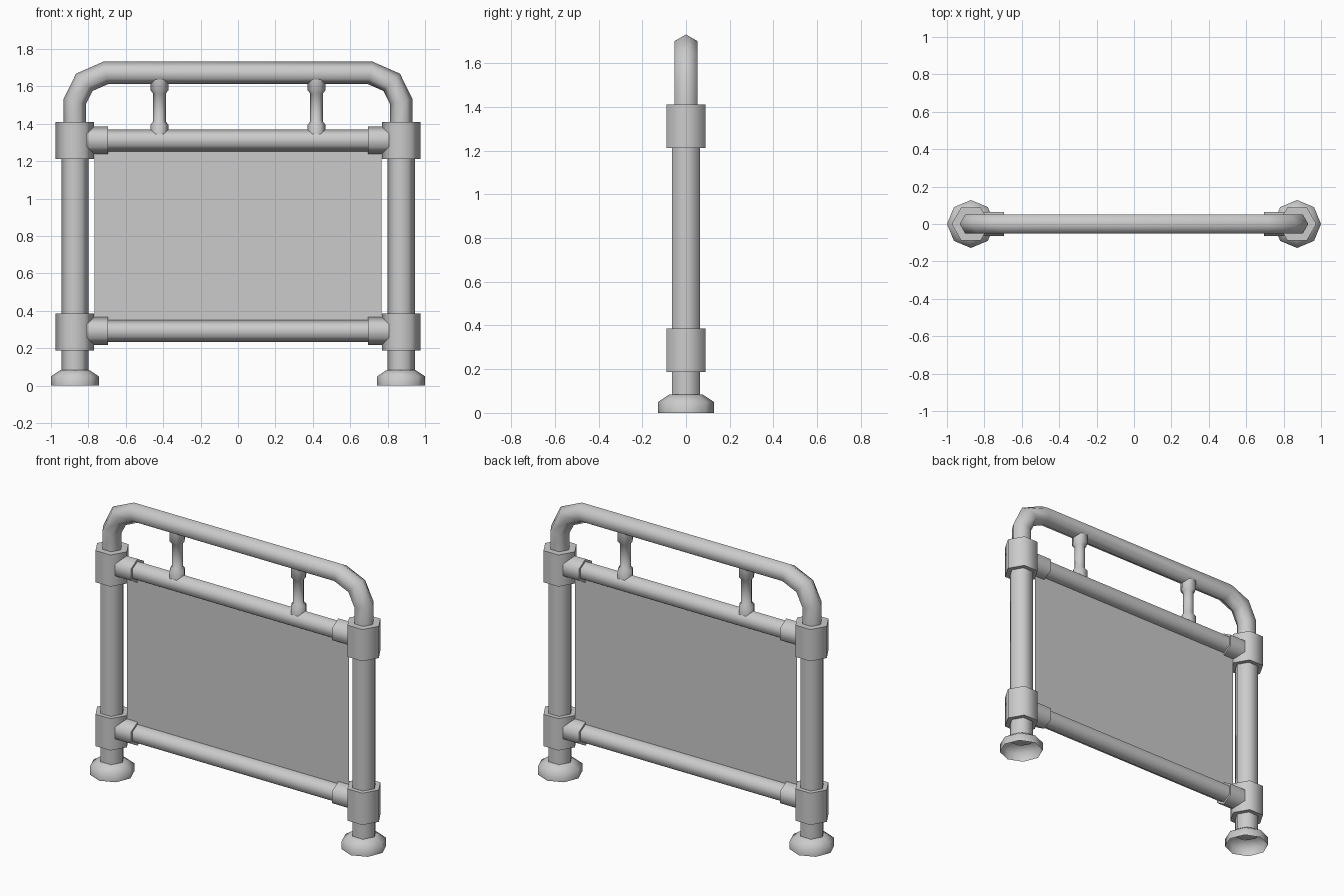
import bpy, bmesh, math
from mathutils import Vector

if "Cube" in bpy.data.objects:
    bpy.data.objects.remove(bpy.data.objects["Cube"])


def tube(name, path, radii, sides=6, mirror=True, open_start=False):
    """Sweep a polygon ring along (x, z) points, mitred at bends, capped at ends."""
    pts = [Vector(p) for p in path]
    if not isinstance(radii, (list, tuple)):
        radii = [radii] * len(pts)
    bm = bmesh.new()
    rings = []
    for i, p in enumerate(pts):
        d_in = (p - pts[i - 1]).normalized() if i else (pts[1] - p).normalized()
        d_out = (pts[i + 1] - p).normalized() if i < len(pts) - 1 else d_in
        tangent = (d_in + d_out).normalized()
        normal = Vector((tangent.y, -tangent.x)) / tangent.dot(d_in)
        ring = []
        for k in range(sides):
            a = 2 * math.pi * k / sides
            q = p + normal * radii[i] * math.cos(a)
            ring.append(bm.verts.new((q.x, radii[i] * math.sin(a), q.y)))
        rings.append(ring)
    for r0, r1 in zip(rings, rings[1:]):
        for k in range(sides):
            j = (k + 1) % sides
            bm.faces.new((r0[k], r0[j], r1[j], r1[k]))
    if not open_start:
        bm.faces.new(rings[0][::-1])
    bm.faces.new(rings[-1])
    return finish(name, bm, mirror)


def finish(name, bm, mirror=False):
    bmesh.ops.recalc_face_normals(bm, faces=bm.faces)
    mesh = bpy.data.meshes.new(name)
    bm.to_mesh(mesh)
    bm.free()
    mesh.shade_smooth()
    mesh.set_sharp_from_angle(angle=math.radians(65))
    ob = bpy.data.objects.new(name, mesh)
    bpy.context.collection.objects.link(ob)
    if mirror:
        m = ob.modifiers.new("mirror_x", 'MIRROR')
        m.use_mirror_merge = False
    return ob


PX = -0.872  # post centre line

# Posts and their flared octagonal feet (open underneath)
tube("post", [(PX, 0.075), (PX, 1.3)], 0.073)
tube("foot", [(PX, 0), (PX, 0.05), (PX, 0.085)], [0.128, 0.128, 0.075],
     sides=8, open_start=True)

# Rails with T-shaped fittings at the posts
for label, z, lo, hi in (("lower", 0.292, 0.188, 0.387), ("upper", 1.312, 1.213, 1.411)):
    tube(label + "_rail", [(-0.8, z), (0.8, z)], 0.059, mirror=False)
    tube(label + "_collar", [(PX, lo), (PX, hi)], 0.103)
    tube(label + "_socket", [(-0.82, z), (-0.695, z)], 0.074)

# Bent top handrail
half = [(PX, 1.38), (PX, 1.52), (-0.822, 1.622), (-0.708, 1.672)]
tube("handrail", half + [(-x, z) for x, z in reversed(half)], 0.06, mirror=False)

# Short struts with thicker ends under the handrail
SX = -0.42
tube("strut", [(SX, z) for z in (1.33, 1.395, 1.413, 1.562, 1.58, 1.645)],
     [0.048, 0.048, 0.034, 0.034, 0.048, 0.048])

# Thin see-through infill panel
bm = bmesh.new()
bm.faces.new([bm.verts.new((x, 0, z)) for x, z in
              ((-0.768, 0.33), (0.768, 0.33), (0.768, 1.27), (-0.768, 1.27))])
panel = finish("infill_panel", bm)
mat = bpy.data.materials.new("panel_glass")
mat.diffuse_color = (0.6, 0.6, 0.6, 0.6)
mat.use_nodes = True
mat.node_tree.nodes["Principled BSDF"].inputs["Base Color"].default_value = mat.diffuse_color
panel.data.materials.append(mat)
